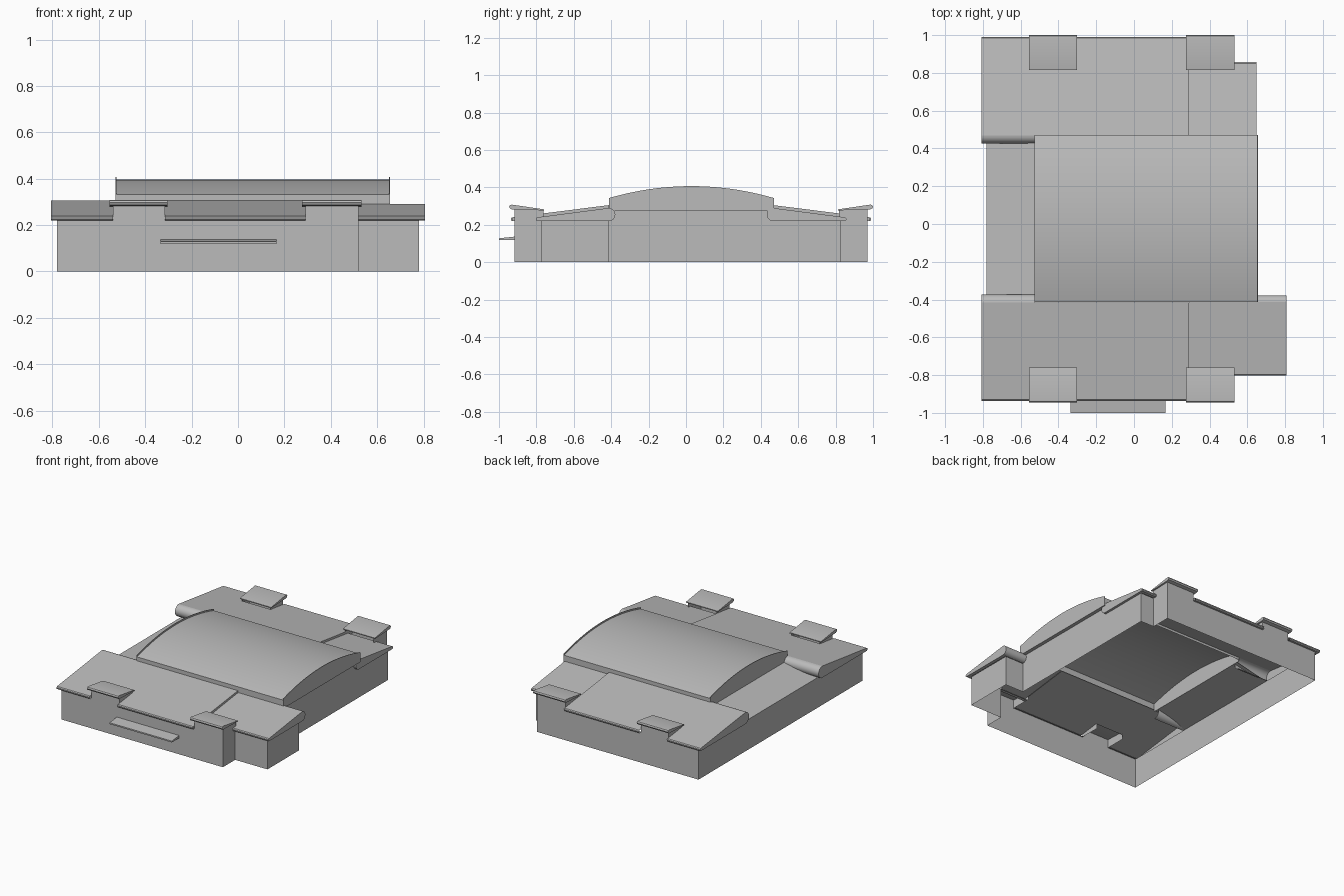
import bpy, bmesh, math

cube = bpy.data.objects.get("Cube")
if cube:
    bpy.data.objects.remove(cube, do_unlink=True)

grey = bpy.data.materials.new("plain_grey")
grey.use_nodes = True
COLOUR = (0.5, 0.5, 0.5, 1)
grey.diffuse_color = COLOUR
grey.node_tree.nodes["Principled BSDF"].inputs["Base Color"].default_value = COLOUR

MID = 0.027   # plane that mirrors the front half onto the back half
EAVE = 0.22   # top of the outer walls


def finish(name, bm, smooth=False):
    bmesh.ops.recalc_face_normals(bm, faces=bm.faces)
    mesh = bpy.data.meshes.new(name)
    bm.to_mesh(mesh)
    bm.free()
    mesh.materials.append(grey)
    obj = bpy.data.objects.new(name, mesh)
    bpy.context.scene.collection.objects.link(obj)
    if smooth:
        bpy.ops.object.select_all(action='DESELECT')
        bpy.context.view_layer.objects.active = obj
        obj.select_set(True)
        bpy.ops.object.shade_smooth_by_angle(angle=math.radians(30))


def sweep(name, points, shift, closed=False, caps=False, smooth=False):
    """Sweep a 3D outline along a vector, as a sheet or a capped solid."""
    bm = bmesh.new()
    a = [bm.verts.new(p) for p in points]
    b = [bm.verts.new([p[i] + shift[i] for i in range(3)]) for p in points]
    count = len(a)
    for i in range(count if closed else count - 1):
        j = (i + 1) % count
        bm.faces.new((a[i], a[j], b[j], b[i]))
    if caps:
        bm.faces.new(a)
        bm.faces.new(b)
    finish(name, bm, smooth)


def solid(name, profile, x0, x1, smooth=False):
    sweep(name, [(x0, y, z) for y, z in profile], (x1 - x0, 0, 0), True, True, smooth)


def sheet(name, profile, x0, x1):
    sweep(name, [(x0, y, z) for y, z in profile], (x1 - x0, 0, 0), smooth=True)


def panel(name, x, profile):
    bm = bmesh.new()
    bm.faces.new([bm.verts.new((x, y, z)) for y, z in profile])
    finish(name, bm)


def walls(name, path, z0, z1, closed=False):
    sweep(name, [(x, y, z0) for x, y in path], (0, 0, z1 - z0), closed)


def place(side, profile):
    """Turn distances from the middle plane into y positions."""
    return [(MID + side * d, z) for d, z in profile]


def roll(inner, ridge):
    """Half-round inner end of a roof, from its underside up to the ridge."""
    r = (ridge - EAVE) / 2
    return [(inner + r - r * math.sin(t), ridge - r - r * math.cos(t))
            for t in (math.pi * k / 12 for k in range(13))]


def lip(eave):
    return [(eave - 0.006, 0.24), (eave, 0.234), (eave, 0.226), (eave - 0.006, EAVE),
            (eave - 0.03, EAVE)]


def arch(base, rise, half=0.442, steps=24):
    ts = [-1 + 2 * k / steps for k in range(steps + 1)]
    return [(0.029 + half * t, base + rise * (1 - t * t)) for t in ts]


# Outer walls, open underneath
FRONT, BACK = -0.916, 0.97
walls("outer_walls", [(-0.78, FRONT), (0.52, FRONT), (0.52, -0.775), (0.78, -0.775),
                      (0.78, -0.415), (0.63, -0.415), (0.63, 0.825), (0.52, 0.825),
                      (0.52, BACK), (-0.78, BACK)], 0, EAVE, True)
walls("hall_side_wall", [(0.63, -0.415), (0.63, 0.471)], EAVE, 0.273)

X0, X1 = -0.528, 0.656          # hall roof ends
LEFT, SPLIT = -0.807, 0.29      # main roof ends
PORCHES = (("right", -0.54, -0.315), ("left", SPLIT, 0.52))

for label, side, wing_edge in (("front", -1, 0.807), ("back", 1, 0.648)):
    # Main roof as a shell, cut back behind the right porch
    curl, edge = roll(0.40, 0.305), lip(0.963)
    ridge = curl[-1]
    full = place(side, [ridge] + edge)
    slope = (edge[0][1] - ridge[1]) / (edge[0][0] - ridge[0])
    short = place(side, [ridge, (0.80, ridge[1] + slope * (0.80 - ridge[0]))])
    porch_x0, porch_x1 = PORCHES[0][1:]
    sheet(label + "_main_roof_end", full, LEFT, porch_x0)
    sheet(label + "_main_roof_behind_porch", short, porch_x0, porch_x1)
    sheet(label + "_main_roof_centre", full, porch_x1, SPLIT)
    sheet(label + "_main_roof_roll", place(side, curl), LEFT, X0)
    panel(label + "_main_roof_cap", LEFT, place(side, curl + edge))
    sheet(label + "_main_roof_soffit", place(side, [(0.43, EAVE), (0.94, EAVE)]), LEFT, -0.78)

    # Lower wing roof, with the small step up to the main roof
    curl, edge = roll(0.405, 0.29), lip(0.83)
    sheet(label + "_wing_roof", place(side, [curl[-1]] + edge), SPLIT, wing_edge)
    sheet(label + "_wing_roof_roll", place(side, curl), 0.63, wing_edge)
    panel(label + "_wing_roof_cap", wing_edge, place(side, curl + edge))
    sheet(label + "_wing_roof_soffit", place(side, [(0.43, EAVE), (0.81, EAVE)]),
          wing_edge - 0.025, wing_edge)
    sweep(label + "_roof_step", [(SPLIT, y, z) for y, z in full[:2]], (0, 0, -0.02))

    # Raised porches with tilted canopies
    wall_y, inner_y = (FRONT if side < 0 else BACK), MID + side * 0.79
    canopy = [(0.787, 0.277), (0.787, 0.283), (0.958, 0.308), (0.968, 0.306),
              (0.973, 0.297), (0.968, 0.287), (0.958, 0.283)]
    for where, x0, x1 in PORCHES:
        walls(f"{label}_{where}_porch_walls",
              [(x0, inner_y), (x0, wall_y), (x1, wall_y), (x1, inner_y)], EAVE, 0.282)
        solid(f"{label}_{where}_canopy", place(side, canopy), x0 - 0.015, x1 + 0.012, True)

# Arched hall roof with low upright edges
vault = arch(0.332, 0.064)
vault = [(vault[0][0], 0.287)] + vault + [(vault[-1][0], 0.287)]
sheet("hall_vault", vault, X0, X1)

# Thin gables that stand a little above the vault
gable = arch(0.343, 0.064)
gable = [(gable[0][0], 0.273)] + gable + [(gable[-1][0], 0.273)]
for label, x in (("right", X0), ("left", X1 - 0.004)):
    solid(label + "_gable", gable, x, x + 0.004)
sweep("gable_soffit", [(0.63, -0.413, 0.273), (X1, -0.413, 0.273)], (0, 0.884, 0))

# Lean-to roof beside the hall
sweep("lean_to_roof", [(-0.78, -0.40, EAVE), (X0, -0.40, 0.273)], (0, 0.855, 0))

# Thin canopy over the entrance
solid("entrance_canopy", [(-1, 0.118), (-1, 0.128), (FRONT, 0.137), (FRONT, 0.118)], -0.335, 0.167)
